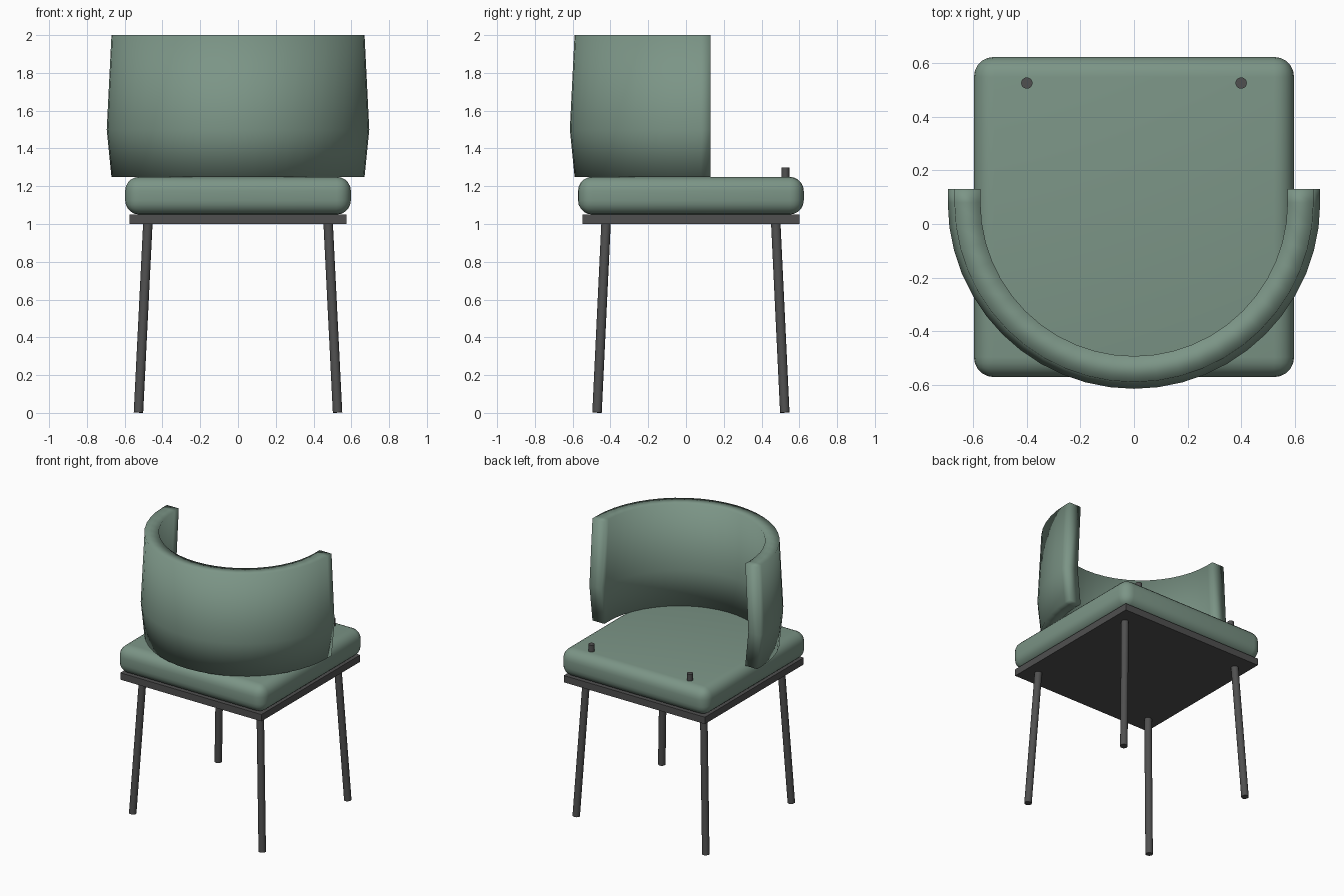
import bpy, bmesh, math
from mathutils import Vector

if "Cube" in bpy.data.objects:
    bpy.data.objects.remove(bpy.data.objects["Cube"])

CY = 0.026  # y centre of seat and frame


def material(name, rgb):
    m = bpy.data.materials.new(name)
    m.diffuse_color = (*rgb, 1)
    m.use_nodes = True
    m.node_tree.nodes["Principled BSDF"].inputs["Base Color"].default_value = m.diffuse_color
    return m


FABRIC = material("green_fabric", (0.20, 0.30, 0.24))
METAL = material("dark_metal", (0.08, 0.08, 0.08))


def box(name, size, centre, mat):
    bpy.ops.mesh.primitive_cube_add(size=1, location=centre)
    ob = bpy.context.object
    ob.name = name
    ob.scale = size
    bpy.ops.object.transform_apply(location=False, rotation=False, scale=True)
    ob.data.materials.append(mat)
    return ob


def rod(name, a, b, radius):
    a, b = Vector(a), Vector(b)
    bpy.ops.mesh.primitive_cylinder_add(vertices=24, radius=radius,
                                        depth=(b - a).length, location=(a + b) / 2)
    ob = bpy.context.object
    ob.name = name
    ob.rotation_euler = (b - a).to_track_quat('Z', 'Y').to_euler()
    ob.data.materials.append(METAL)
    bpy.ops.object.shade_smooth_by_angle()
    return ob


# Seat cushion with rounded edges
seat = box("seat_cushion", (1.195, 1.195, 0.2), (0, CY, 1.15), FABRIC)
bev = seat.modifiers.new("round", 'BEVEL')
bev.width, bev.segments = 0.075, 5
for p in seat.data.polygons:
    p.use_smooth = True

# Frame plate under the cushion
box("seat_frame", (1.148, 1.148, 0.05), (0, CY, 1.025), METAL)

# Four splayed legs
for sx, side in ((-1, "left"), (1, "right")):
    for sy, end in ((-1, "front"), (1, "back")):
        rod(f"{end}_{side}_leg",
            (sx * 0.527, CY + sy * 0.497, 0.002),
            (sx * 0.477, CY + sy * 0.449, 1.01), 0.025)
    # Short peg through the cushion
    rod(f"{side}_peg", (sx * 0.4, 0.526, 1.1), (sx * 0.4, 0.526, 1.3), 0.021)

# Curved backrest: wall profile (radius, z) swept round a half circle with straight ends
profile = [(0.670, 1.25), (0.695, 1.5), (0.670, 2.0),
           (0.573, 2.0), (0.598, 1.5), (0.573, 1.25)]
ARC_Y, END_Y, STEPS = 0.08, 0.13, 24
stations = [(math.pi, END_Y)]
stations += [(math.pi + math.pi * i / STEPS, ARC_Y) for i in range(STEPS + 1)]
stations += [(2 * math.pi, END_Y)]
bm = bmesh.new()
rings = [[bm.verts.new((r * math.cos(a), y + r * math.sin(a), z)) for r, z in profile]
         for a, y in stations]
n = len(profile)
for r0, r1 in zip(rings, rings[1:]):
    for i in range(n):
        j = (i + 1) % n
        bm.faces.new((r0[i], r1[i], r1[j], r0[j]))
for ring in (rings[0], rings[-1]):
    o1, o2, o3, i3, i2, i1 = ring
    bm.faces.new((o1, o2, i2, i1))
    bm.faces.new((o2, o3, i3, i2))
bmesh.ops.recalc_face_normals(bm, faces=bm.faces[:])
for f in bm.faces:
    f.smooth = True
mesh = bpy.data.meshes.new("backrest")
bm.to_mesh(mesh)
bm.free()
mesh.materials.append(FABRIC)
bpy.context.collection.objects.link(bpy.data.objects.new("backrest", mesh))
